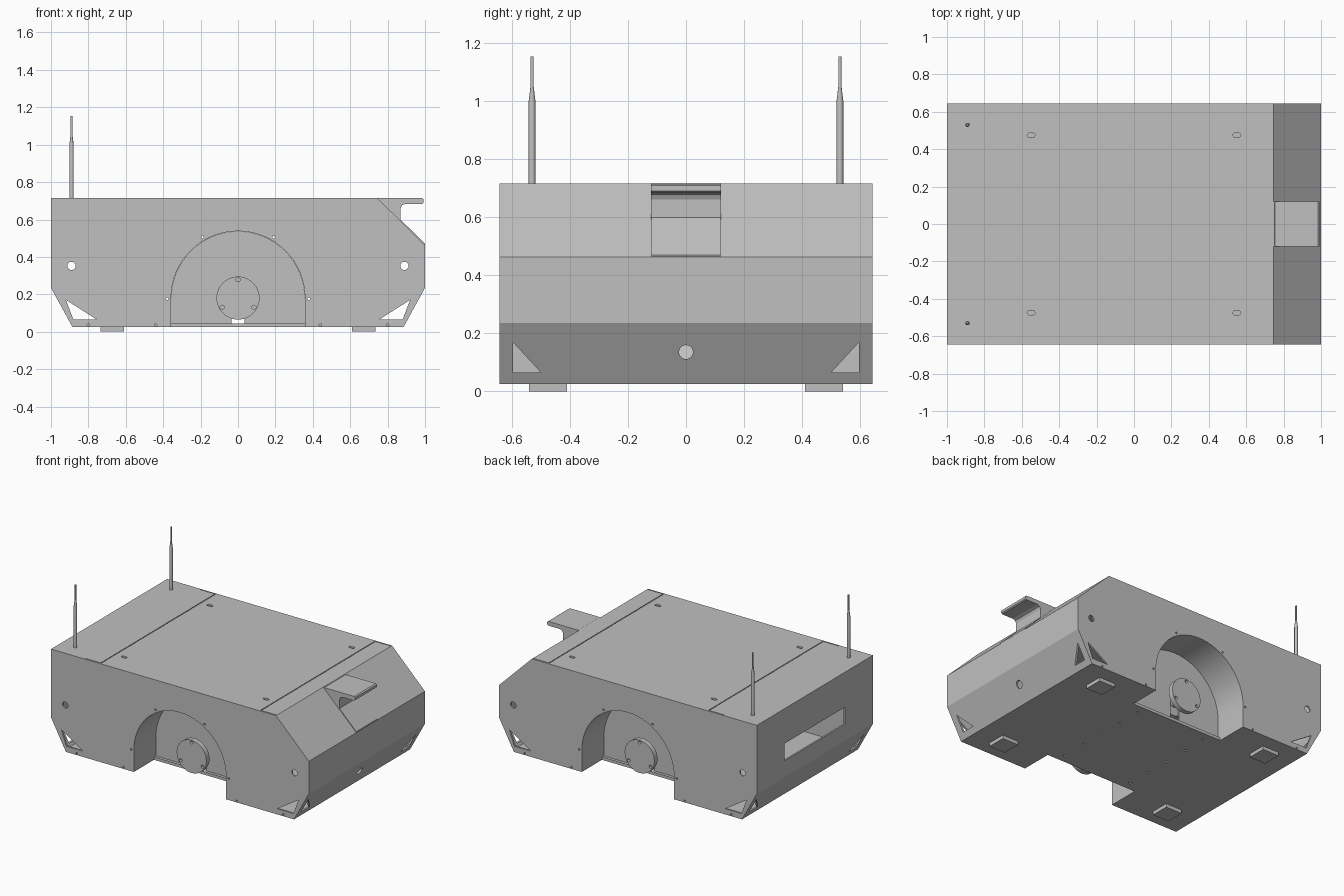
import bpy, bmesh, math
from mathutils import Vector

cube = bpy.data.objects.get("Cube")
if cube:
    bpy.data.objects.remove(cube)

grey = bpy.data.materials.new("metal grey")
grey.use_nodes = True
grey.diffuse_color = (0.53, 0.53, 0.53, 1)
grey.node_tree.nodes["Principled BSDF"].inputs["Base Color"].default_value = grey.diffuse_color


def place(axis, u, v, w):
    """Profile point (u, v) at depth w along the axis."""
    return {"x": (w, u, v), "y": (u, w, v), "z": (u, v, w)}[axis]


def add_prism(bm, pts, axis, a, b):
    low = [bm.verts.new(place(axis, u, v, a)) for u, v in pts]
    high = [bm.verts.new(place(axis, u, v, b)) for u, v in pts]
    n = len(pts)
    faces = [bm.faces.new(low), bm.faces.new(high)]
    for i in range(n):
        j = (i + 1) % n
        faces.append(bm.faces.new((low[i], low[j], high[j], high[i])))
    bmesh.ops.recalc_face_normals(bm, faces=faces)


def rect(u0, u1, v0, v1):
    return [(u0, v0), (u1, v0), (u1, v1), (u0, v1)]


def ring(u, v, r, n=16):
    return [(u + r * math.cos(math.tau * i / n), v + r * math.sin(math.tau * i / n))
            for i in range(n)]


def arch(r, bottom, centre=0.18, n=32):
    arc = [(r * math.cos(math.pi * i / n), centre + r * math.sin(math.pi * i / n))
           for i in range(n + 1)]
    return [(r, bottom)] + arc + [(-r, bottom)]


def finish(name, bm, helper=False, smooth=False):
    mesh = bpy.data.meshes.new(name)
    bm.to_mesh(mesh)
    bm.free()
    ob = bpy.data.objects.new(name, mesh)
    bpy.context.collection.objects.link(ob)
    mesh.materials.append(grey)
    if helper:
        ob.hide_render = True
        ob.hide_set(True)
        ob.display_type = "WIRE"
    if smooth:
        bpy.ops.object.select_all(action="DESELECT")
        ob.select_set(True)
        bpy.context.view_layer.objects.active = ob
        bpy.ops.object.shade_smooth_by_angle(angle=math.radians(35))
    return ob


def prism(name, pts, axis, a, b, helper=False, smooth=False):
    bm = bmesh.new()
    add_prism(bm, pts, axis, a, b)
    return finish(name, bm, helper, smooth)


def cut(ob, cutter):
    mod = ob.modifiers.new("cut", "BOOLEAN")
    mod.operation = "DIFFERENCE"
    mod.solver = "EXACT"
    mod.use_self = True
    mod.object = cutter


# Hollow body shell
W = 0.643
outline = [(-1, 0.715), (0.745, 0.715), (1, 0.463), (1, 0.235),
           (0.885, 0.025), (-0.885, 0.025), (-1, 0.235)]
inner = [(-0.988, 0.703), (0.74, 0.703), (0.988, 0.458), (0.988, 0.238),
         (0.882, 0.045), (-0.882, 0.045), (-0.988, 0.238)]
body = prism("body_shell", outline, "y", -W, W)
cut(body, prism("cavity_cutter", inner, "y", -W + 0.012, W - 0.012, helper=True))

# Openings in the shell
bm = bmesh.new()
for s in (-1, 1):
    near, far = s * 0.6, s * 0.68
    add_prism(bm, arch(0.358, -0.05), "y", s * 0.42, far)
    for t in (-1, 1):
        # Triangular corner windows, on the sides and on the end slopes
        add_prism(bm, [(t * 0.755, 0.065), (t * 0.88, 0.065), (t * 0.92, 0.17)], "y", near, far)
        add_prism(bm, [(s * 0.5, 0.065), (s * 0.595, 0.065), (s * 0.595, 0.168)], "x", t * 0.83, t * 1.1)
        # Side holes and screw holes
        add_prism(bm, ring(t * 0.89, 0.352, 0.022), "y", near, far)
        for x, z in ((0.378, 0.176), (0.19, 0.506), (0.44, 0.036), (0.8, 0.036)):
            add_prism(bm, ring(t * x, z, 0.007, 8), "y", s * 0.625, far)
        # Slots in the lid
        slot = [(u + (0.01 if u > t * 0.55 else -0.01), v) for u, v in ring(t * 0.55, s * 0.475, 0.011, 14)]
        add_prism(bm, slot, "z", 0.69, 0.75)
        # Lid seams along the sides
        add_prism(bm, rect(*sorted((t * 0.62, t * 0.74)), s * 0.634 - 0.002, s * 0.634 + 0.002), "z", 0.709, 0.75)
    # Lid seams across the top
    add_prism(bm, rect(s * 0.62 - 0.003, s * 0.62 + 0.003, -0.634, 0.634), "z", 0.708, 0.75)
    # Holes in the floor
    for i in range(-2, 3):
        add_prism(bm, ring(s * 0.27, i * 0.18, 0.009, 10), "z", 0, 0.06)
# Rear slot and front round hole
add_prism(bm, rect(-0.335, 0.335, 0.35, 0.47), "x", -1.1, -0.95)
add_prism(bm, ring(0, 0.135, 0.024, 24), "x", 0.9, 1.1)
cut(body, finish("opening_cutter", bm, helper=True))

for s, side in ((-1, "right"), (1, "left")):
    # Wheel well liner: arched strip with a back wall
    back, mouth = s * 0.40, s * 0.638
    bm = bmesh.new()
    pts = arch(0.357, 0.027)
    rear = [bm.verts.new((u, back, v)) for u, v in pts]
    front = [bm.verts.new((u, mouth, v)) for u, v in pts]
    for i in range(len(pts) - 1):
        bm.faces.new((rear[i], rear[i + 1], front[i + 1], front[i]))
    finish(side + "_well_arch", bm, smooth=True)
    wall = prism(side + "_well_wall", arch(0.357, 0.04), "y", back, s * 0.39)
    cut(wall, prism(side + "_axle_slot_cutter", rect(-0.035, 0.035, 0, 0.2), "y",
                    s * 0.37, s * 0.42, helper=True))
    # Motor, axle and wheel hub
    prism(side + "_motor", ring(0, 0.18, 0.09, 32), "y", s * 0.15, s * 0.385, smooth=True)
    prism(side + "_axle", ring(0, 0.18, 0.03, 24), "y", s * 0.385, s * 0.485, smooth=True)
    hub = prism(side + "_hub", ring(0, 0.18, 0.115, 48), "y", s * 0.48, s * 0.515, smooth=True)
    bm = bmesh.new()
    for a in (90, 210, 330):
        p = Vector((math.cos(math.radians(a)), math.sin(math.radians(a)))) * 0.098
        add_prism(bm, ring(p.x, 0.18 + p.y, 0.011, 12), "y", s * 0.47, s * 0.53)
    cut(hub, finish(side + "_hub_hole_cutter", bm, helper=True))

    # Feet
    for t, end in ((-1, "rear"), (1, "front")):
        prism(f"{side}_{end}_foot", rect(t * 0.673 - 0.063, t * 0.673 + 0.063,
              s * 0.475 - 0.065, s * 0.475 + 0.065), "z", 0, 0.027)

    # Antenna, turned from a profile
    bm = bmesh.new()
    rows = [[bm.verts.new((x, y, z)) for x, y in ring(-0.89, s * 0.53, r, 16)]
            for r, z in ((0.0115, 0.71), (0.0115, 1.0), (0.0055, 1.05), (0.0055, 1.153))]
    for lo, hi in zip(rows, rows[1:]):
        for i in range(16):
            j = (i + 1) % 16
            bm.faces.new((lo[i], lo[j], hi[j], hi[i]))
    bm.faces.new(rows[-1])
    finish(side + "_antenna", bm, smooth=True)

# Bracket on the front slope: shelf with stem, and its mounting plate
shelf = [(0.745, 0.714), (0.985, 0.714), (0.993, 0.708), (0.993, 0.69), (0.985, 0.684),
         (0.895, 0.684), (0.878, 0.677), (0.87, 0.66), (0.87, 0.588)]
prism("bracket_shelf", shelf, "y", -0.12, 0.12)
plate = [(0.745, 0.714), (0.75, 0.717), (1.0, 0.47), (0.998, 0.463)]
prism("bracket_plate", plate, "y", -0.118, 0.118)
